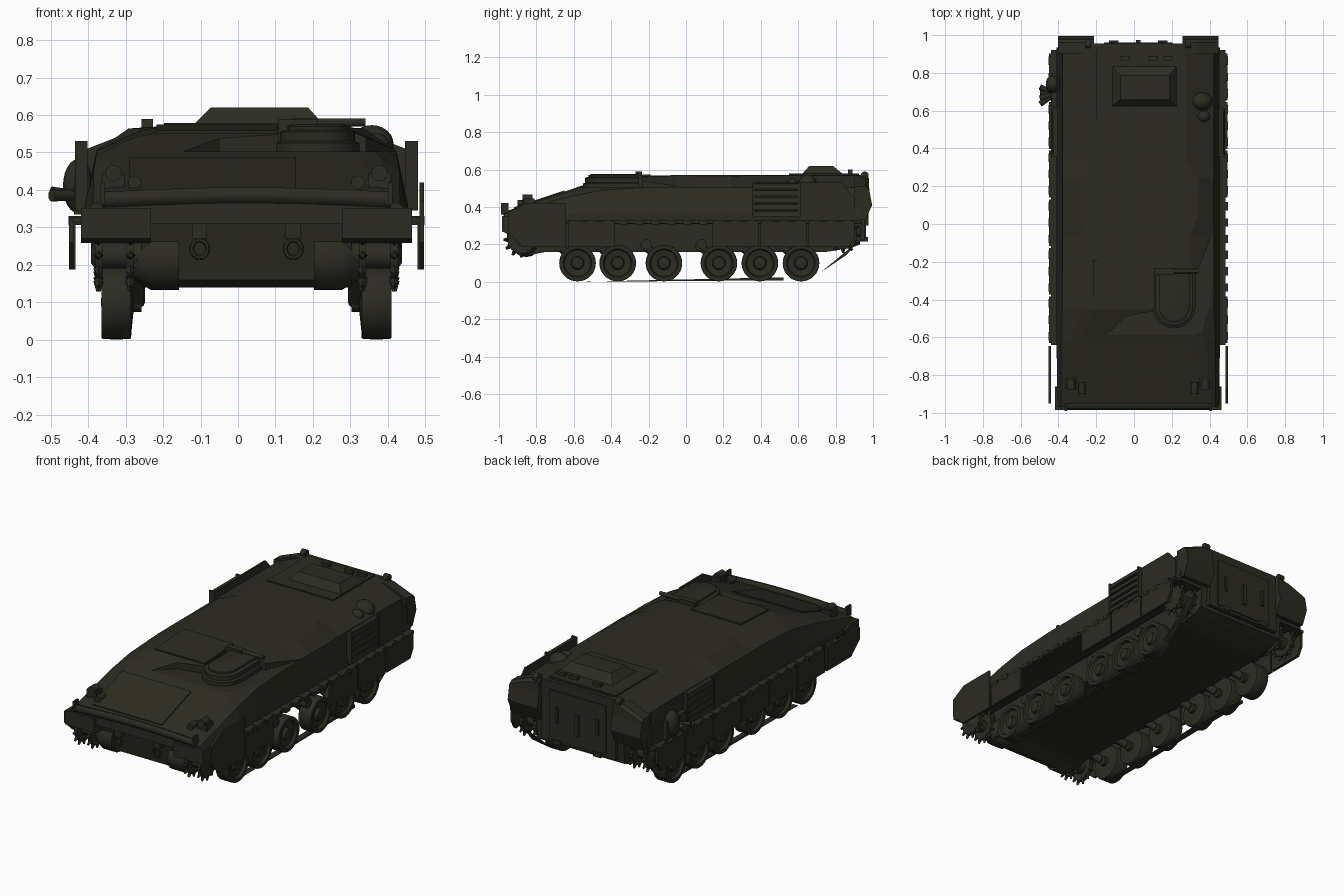
import bpy, bmesh, math
from mathutils import Vector, Matrix

if "Cube" in bpy.data.objects:
    bpy.data.objects.remove(bpy.data.objects["Cube"])

CX = 0.0225          # hull axis; everything below is relative to it
SIDES = ((1, "left"), (-1, "right"))
paint = bpy.data.materials.new("dark_olive")
paint.use_nodes = True
OLIVE = (0.025, 0.025, 0.016, 1)
paint.diffuse_color = OLIVE
bsdf = next(n for n in paint.node_tree.nodes if n.type == 'BSDF_PRINCIPLED')
bsdf.inputs["Base Color"].default_value = OLIVE
bsdf.inputs["Roughness"].default_value = 0.8


def finish(name, bm, smooth=False):
    bmesh.ops.recalc_face_normals(bm, faces=bm.faces)
    mesh = bpy.data.meshes.new(name)
    bm.to_mesh(mesh)
    bm.free()
    mesh.materials.append(paint)
    obj = bpy.data.objects.new(name, mesh)
    obj.location.x = CX
    bpy.context.collection.objects.link(obj)
    bpy.ops.object.select_all(action='DESELECT')
    obj.select_set(True)
    bpy.context.view_layer.objects.active = obj
    if smooth:
        bpy.ops.object.shade_smooth_by_angle(angle=math.radians(35))
    return obj


def loft(bm, rings):
    rows = [[bm.verts.new(p) for p in ring] for ring in rings]
    n = len(rows[0])
    for a, b in zip(rows, rows[1:]):
        for i in range(n):
            bm.faces.new((a[i], a[(i + 1) % n], b[(i + 1) % n], b[i]))
    bm.faces.new(rows[0])
    bm.faces.new(rows[-1])


def prism(bm, x0, x1, profile):
    """Side profile of (y, z) points extruded across the width."""
    loft(bm, [[(x, y, z) for y, z in profile] for x in (x0, x1)])


def box(bm, x0, x1, y0, y1, z0, z1):
    prism(bm, x0, x1, [(y0, z0), (y1, z0), (y1, z1), (y0, z1)])


def lathe(bm, profile, y, z, seg=32):
    """Profile of (radius, x) points turned about an axis along x."""
    loft(bm, [[(x, y + r * math.cos(i * math.tau / seg), z + r * math.sin(i * math.tau / seg))
               for i in range(seg)] for r, x in profile])


def rod(bm, a, b, r, r2=None, seg=12):
    a, b = Vector(a), Vector(b)
    turn = (b - a).to_track_quat('Z', 'Y').to_matrix().to_4x4()
    bmesh.ops.create_cone(bm, cap_ends=True, segments=seg, radius1=r, radius2=r if r2 is None else r2,
                          depth=(b - a).length, matrix=Matrix.Translation((a + b) / 2) @ turn)


def ball(bm, centre, size):
    m = Matrix.Translation(centre) @ Matrix.Diagonal((*size, 1))
    bmesh.ops.create_uvsphere(bm, u_segments=20, v_segments=12, radius=1, matrix=m)


# Upper hull, lofted from front to rear: y, then half section points
def hull_ring(y, shoulder, edge, roof, side=(0.432, 0.36)):
    half = [(0.43, 0.31), side, shoulder, edge, roof]
    pts = half + [(-x, z) for x, z in reversed(half)]
    return [(x, y, z) for x, z in pts]


bm = bmesh.new()
loft(bm, [
    hull_ring(-0.97, (0.41, 0.362), (0.385, 0.37), (0.36, 0.375), (0.43, 0.345)),
    hull_ring(-0.62, (0.408, 0.455), (0.36, 0.485), (0.30, 0.492)),
    hull_ring(-0.45, (0.402, 0.49), (0.3, 0.54), (0.24, 0.552)),
    hull_ring(-0.19, (0.4, 0.505), (0.275, 0.562), (0.2, 0.568)),
    hull_ring(-0.06, (0.4, 0.505), (0.275, 0.564), (0.2, 0.57)),
    hull_ring(0.05, (0.4, 0.505), (0.315, 0.564), (0.2, 0.572)),
    hull_ring(0.24, (0.4, 0.505), (0.315, 0.564), (0.2, 0.572)),
    hull_ring(0.33, (0.4, 0.505), (0.25, 0.568), (0.2, 0.572)),
    hull_ring(0.935, (0.4, 0.505), (0.25, 0.568), (0.2, 0.572))])
hull = finish("upper_hull", bm)

# Lowered deck cut out around the cupola
bm = bmesh.new()
outline = [(-0.2, -0.62), (0.5, -0.62), (0.5, 0.0), (0.41, 0.0), (0.32, -0.235), (0.085, -0.235),
           (0.085, -0.46), (-0.07, -0.49)]
loft(bm, [[(x, y, z) for x, y in outline] for z in (0.503, 0.65)])
cutter = finish("deck_cutter", bm)
cutter.hide_render = True
cut = hull.modifiers.new("deck_cut", 'BOOLEAN')
cut.operation, cut.solver, cut.object = 'DIFFERENCE', 'EXACT', cutter
bpy.context.view_layer.objects.active = hull
bpy.ops.object.modifier_apply(modifier=cut.name)
bpy.data.objects.remove(cutter)

bm = bmesh.new()
prism(bm, -0.28, 0.28, [(-0.93, 0.34), (-0.9, 0.16), (-0.85, 0.14), (-0.75, 0.16), (0.75, 0.16),
                        (0.88, 0.18), (0.93, 0.2), (0.94, 0.34)])
finish("lower_hull", bm)

bm = bmesh.new()
for s, _ in SIDES:
    prism(bm, s * 0.255, s * 0.442, [(-0.985, 0.27), (-0.96, 0.258), (-0.9, 0.258), (-0.86, 0.33),
                                     (-0.9, 0.352), (-0.985, 0.352)])
    box(bm, s * 0.425, s * 0.462, -0.64, 0.92, 0.312, 0.328)
finish("fenders", bm)

# Front deck plate, roof plates and rear roof hatch
bm = bmesh.new()
prism(bm, -0.3125, 0.1325, [(-0.92, 0.385), (-0.65, 0.476), (-0.65, 0.488), (-0.92, 0.398)])
finish("engine_deck_plate", bm)
bm = bmesh.new()
prism(bm, -0.24, 0.08, [(-0.45, 0.545), (-0.19, 0.56), (-0.19, 0.575), (-0.45, 0.559)])
box(bm, -0.22, 0.205, 0.55, 0.925, 0.56, 0.579)
finish("roof_plates", bm)
bm = bmesh.new()
loft(bm, [[(x0, y0, z), (x1, y0, z), (x1, y1, z), (x0, y1, z)] for x0, x1, y0, y1, z in
          ((-0.14, 0.205, 0.62, 0.84, 0.575), (-0.095, 0.165, 0.66, 0.785, 0.62))])
finish("rear_roof_hatch", bm)
bm = bmesh.new()
for x in (-0.07, 0.08, 0.16):
    box(bm, x - 0.025, x + 0.025, 0.865, 0.89, 0.57, 0.6)
finish("rear_periscopes", bm)

# Commander cupola with U-shaped rim, matching lid and crosswise gun
CUP = (0.19, -0.44)


def cupola_ring(r, z):
    arc = [(CUP[0] - r * math.cos(i * math.pi / 16), CUP[1] - r * math.sin(i * math.pi / 16), z)
           for i in range(17)]
    return arc + [(CUP[0] + r, -0.25, z), (CUP[0] - r, -0.25, z)]


for name, rings in (("cupola", ((0.112, 0.48), (0.112, 0.525), (0.1, 0.53), (0.1, 0.555), (0.09, 0.56))),
                    ("cupola_lid", ((0.08, 0.55), (0.08, 0.57), (0.065, 0.576)))):
    bm = bmesh.new()
    loft(bm, [cupola_ring(r, z) for r, z in rings])
    finish(name, bm, True)
bm = bmesh.new()
rod(bm, (0.12, -0.25, 0.58), (0.318, -0.25, 0.58), 0.011)
box(bm, 0.085, 0.19, -0.27, -0.235, 0.55, 0.59)
finish("cupola_gun", bm, True)

# Rounded sight on the left rear roof
bm = bmesh.new()
ball(bm, (0.335, 0.65, 0.523), (0.058, 0.048, 0.05))
ball(bm, (0.345, 0.57, 0.52), (0.036, 0.03, 0.032))
finish("roof_sight", bm, True)

# Folded canvas roll across the nose
bm = bmesh.new()
steps = 16
loft(bm, [[(-0.385 + 0.77 * i / steps,
            -0.968 + 0.018 * math.cos(a * math.tau / 10),
            0.374 + 0.012 * math.sin(math.pi * i / steps) + 0.022 * math.sin(a * math.tau / 10))
           for a in range(10)] for i in range(steps + 1)])
finish("nose_roll", bm, True)

for s, side in SIDES:
    # Headlight cluster
    bm = bmesh.new()
    box(bm, s * 0.325, s * 0.385, -0.87, -0.81, 0.39, 0.445)
    rod(bm, (s * 0.355, -0.875, 0.445), (s * 0.355, -0.82, 0.445), 0.022, seg=16)
    rod(bm, (s * 0.298, -0.9, 0.42), (s * 0.298, -0.84, 0.42), 0.018, seg=16)
    box(bm, s * 0.378, s * 0.39, -0.99, -0.95, 0.36, 0.42)
    finish(side + "_headlights", bm, True)

    # Tow hook
    bm = bmesh.new()
    box(bm, s * 0.105, s * 0.145, -0.955, -0.92, 0.27, 0.31)
    for i in range(12):
        p, q = [(s * 0.125 + 0.022 * math.cos(a), -0.95, 0.243 + 0.024 * math.sin(a))
                for a in (i * math.tau / 12, (i + 1) * math.tau / 12)]
        rod(bm, p, q, 0.007, seg=6)
    finish(side + "_tow_hook", bm, True)

    # Final drive, toothed sprocket and rear idler
    bm = bmesh.new()
    lathe(bm, [(0.08, s * 0.18), (0.08, s * 0.255), (0.065, s * 0.28), (0.04, s * 0.32)], -0.855, 0.213)
    finish(side + "_final_drive", bm, True)
    for part, y, z in (("sprocket", -0.88, 0.225), ("idler", 0.84, 0.25)):
        bm = bmesh.new()
        for x in (0.3, 0.385):
            lathe(bm, [(0.075, s * x), (0.075, s * (x + 0.02))], y, z, 24)
            for i in range(12):
                c, d = math.cos(i * math.tau / 12), math.sin(i * math.tau / 12)
                rod(bm, (s * (x + 0.01), y + 0.068 * c, z + 0.068 * d),
                    (s * (x + 0.01), y + 0.096 * c, z + 0.096 * d), 0.014, 0.006, 4)
        lathe(bm, [(0.035, s * 0.26), (0.035, s * 0.405), (0.02, s * 0.415)], y, z, 16)
        finish(side + "_" + part, bm, True)

    # Road wheels and their trailing arms
    for i, y in enumerate((-0.58, -0.365, -0.118, 0.176, 0.395, 0.615)):
        bm = bmesh.new()
        lathe(bm, [(r, s * x) for r, x in (
            (0.03, 0.302), (0.078, 0.307), (0.096, 0.308), (0.098, 0.312), (0.098, 0.382), (0.096, 0.387),
            (0.076, 0.387), (0.07, 0.372), (0.036, 0.366), (0.03, 0.384), (0.01, 0.388))], y, 0.1)
        finish(f"{side}_road_wheel_{i + 1}", bm, True)
        bm = bmesh.new()
        rod(bm, (s * 0.293, y - 0.1, 0.19), (s * 0.293, y, 0.1), 0.022)
        rod(bm, (s * 0.26, y - 0.1, 0.19), (s * 0.32, y - 0.1, 0.19), 0.028)
        rod(bm, (s * 0.28, y, 0.1), (s * 0.31, y, 0.1), 0.026)
        finish(f"{side}_suspension_arm_{i + 1}", bm, True)
    bm = bmesh.new()
    for y in (-0.47, -0.21, 0.085, 0.5):
        rod(bm, (s * 0.27, y, 0.2), (s * 0.37, y, 0.2), 0.028, seg=16)
    finish(side + "_return_rollers", bm, True)

    # Thin track remnants
    bm = bmesh.new()
    prism(bm, s * 0.33, s * 0.365, [(-0.54, 0.0), (0.52, 0.008), (0.52, 0.024), (-0.3, 0.006)])
    if s > 0:
        prism(bm, s * 0.33, s * 0.365, [(0.72, 0.05), (0.86, 0.145), (0.93, 0.23), (0.9, 0.2)])
    finish(side + "_track", bm)

    # Side skirts; the left side lacks two panels but keeps their brackets
    bm = bmesh.new()
    for i in range(6):
        y0 = -0.63 + i * 0.257
        y1 = y0 + 0.247
        if s < 0 or i not in (1, 2):
            low = y1 - 0.03 if i == 5 else y1
            prism(bm, s * 0.457, s * 0.473, [(y0, 0.187), (low, 0.187), (y1, 0.24), (y1, 0.322), (y0, 0.322)])
        for t in (0.15, 0.5, 0.85):
            y = y0 + t * 0.247
            box(bm, s * 0.43, s * 0.475, y - 0.022, y + 0.022, 0.306, 0.33)
    top = 0.42 if s > 0 else 0.325
    prism(bm, s * 0.462, s * 0.474, [(-0.95, 0.26), (-0.87, 0.187), (-0.645, 0.187), (-0.645, top),
                                     (-0.86, top), (-0.95, min(top, 0.37))])
    finish(side + "_skirts", bm)

    # Upright side plate with louvred grille
    bm = bmesh.new()
    prism(bm, s * 0.424, s * 0.434, [(0.355, 0.34), (0.9, 0.34), (0.9, 0.45), (0.83, 0.53), (0.355, 0.53)])
    for y in (0.355, 0.6):
        box(bm, s * 0.43, s * 0.458, y, y + 0.012, 0.345, 0.53)
    for i in range(5):
        z = 0.348 + i * 0.037
        loft(bm, [[(s * 0.432, y, z), (s * 0.458, y, z), (s * 0.452, y, z + 0.028), (s * 0.432, y, z + 0.033)]
                  for y in (0.36, 0.61)])
    finish(side + "_grille", bm)

    # Rear corner stowage bins, sloping down outwards, with lifting lugs
    bm = bmesh.new()
    loft(bm, [[(s * x, y, z) for y, z in ((0.9, 0.33), (0.96, 0.33), (0.995, 0.41), (0.98, 0.49),
                                          (0.978, top - 0.015), (0.96, top), (0.9, top))]
              for x, top in ((0.235, 0.568), (0.31, 0.555), (0.425, 0.51))])
    rod(bm, (s * 0.25, 0.955, 0.568), (s * 0.28, 0.955, 0.568), 0.022)
    finish(side + "_rear_bin", bm)

# Rear plate and door with hinges, handle and lower brackets
bm = bmesh.new()
box(bm, -0.24, 0.24, 0.925, 0.955, 0.22, 0.57)
box(bm, -0.18, 0.18, 0.94, 0.962, 0.235, 0.52)
for x in (-0.13, 0.13):
    box(bm, x - 0.025, x + 0.025, 0.93, 0.972, 0.215, 0.24)
    box(bm, x - 0.008, x + 0.008, 0.955, 0.972, 0.34, 0.43)
box(bm, -0.012, 0.012, 0.955, 0.975, 0.3, 0.42)
finish("rear_door", bm)

# Smoke launcher cluster on the right rear side
bm = bmesh.new()
ball(bm, (-0.45, 0.74, 0.41), (0.04, 0.05, 0.072))
for j in range(4):
    y = 0.635 + j * 0.03
    rod(bm, (-0.44, 0.69, 0.385), (-0.52, y, 0.385 + 0.008 * (j % 2)), 0.012, 0.016)
box(bm, -0.46, -0.42, 0.62, 0.8, 0.335, 0.44)
finish("smoke_launchers", bm, True)
